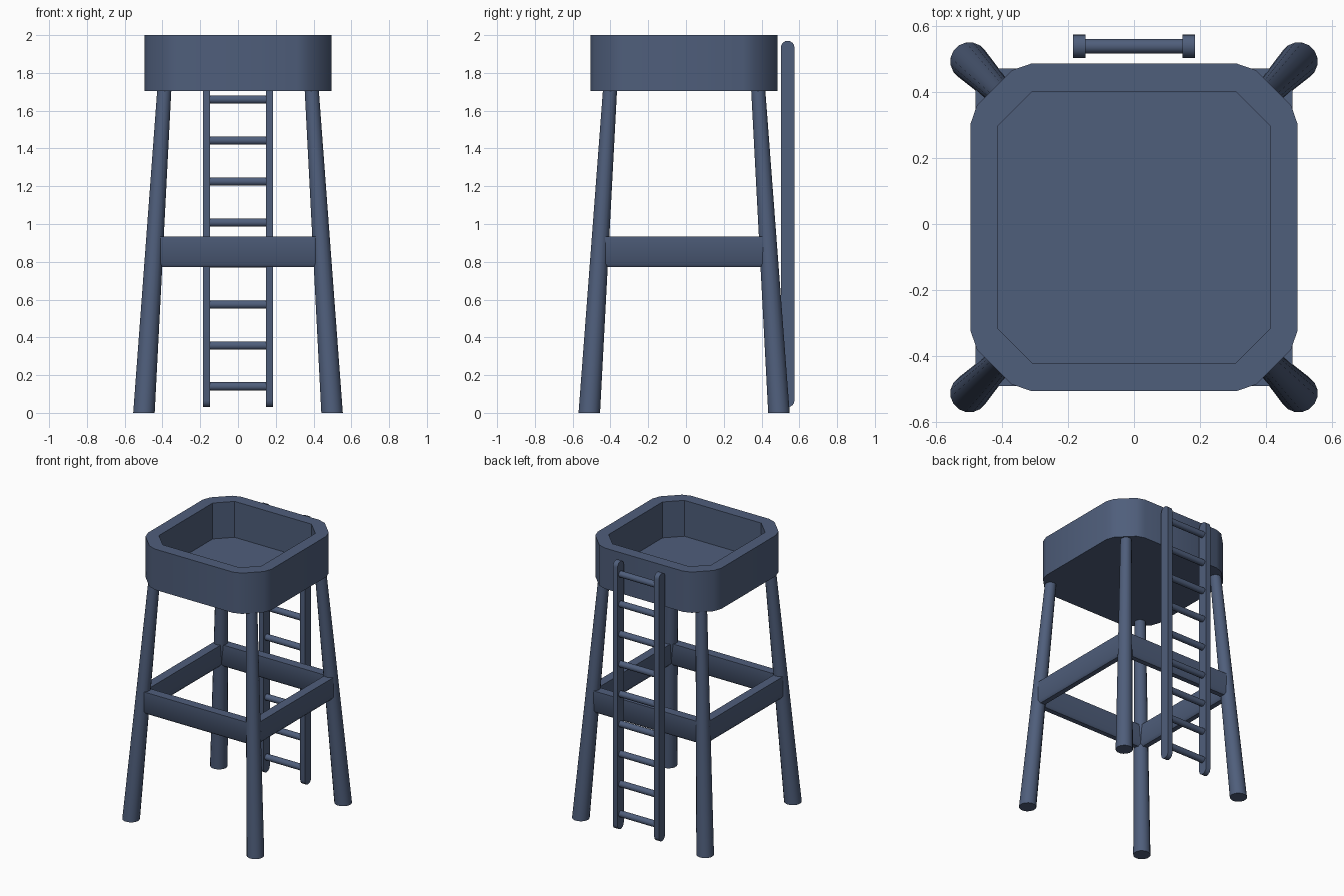
import bpy, bmesh, math
from mathutils import Vector

if "Cube" in bpy.data.objects:
    bpy.data.objects.remove(bpy.data.objects["Cube"])

CY = -0.01          # centre of the stand in y
mat = bpy.data.materials.new("slate blue")
mat.diffuse_color = (0.078, 0.112, 0.198, 1)
mat.use_nodes = True
mat.node_tree.nodes["Principled BSDF"].inputs["Base Color"].default_value = mat.diffuse_color


def finish(bm, name, angle=30):
    bmesh.ops.recalc_face_normals(bm, faces=bm.faces)
    me = bpy.data.meshes.new(name)
    bm.to_mesh(me)
    bm.free()
    me.materials.append(mat)
    ob = bpy.data.objects.new(name, me)
    bpy.context.collection.objects.link(ob)
    bpy.ops.object.select_all(action='DESELECT')
    ob.select_set(True)
    bpy.context.view_layer.objects.active = ob
    bpy.ops.object.shade_smooth_by_angle(angle=math.radians(angle))
    return ob


def loft(name, rings, angle=30):
    """Skin a list of equal-length point rings and cap both ends."""
    bm = bmesh.new()
    vs = [[bm.verts.new(p) for p in r] for r in rings]
    n = len(vs[0])
    for a, b in zip(vs, vs[1:]):
        for i in range(n):
            j = (i + 1) % n
            bm.faces.new((a[i], a[j], b[j], b[i]))
    bm.faces.new(vs[0])
    bm.faces.new(vs[-1])
    return finish(bm, name, angle)


def four_corners(quarter):
    """Turn one corner's points into a full ring by quarter turns."""
    pts = []
    for k in range(4):
        for x, y in quarter:
            for _ in range(k):
                x, y = -y, x
            pts.append((x, y))
    return pts


def circle(c, r, n=16):
    return [(c[0] + r * math.cos(math.tau * (i + .5) / n),
             c[1] + r * math.sin(math.tau * (i + .5) / n), c[2]) for i in range(n)]


# Basin: solid outside with softened corners, octagonal recess
outer = four_corners([(.495, .312), (.475, .37), (.37, .475), (.312, .495)])
inner = four_corners([(.411, .308), (.411, .308), (.308, .411), (.308, .411)])
bm_rings = [[(x, y + CY, z) for x, y in ring]
            for ring, z in ((outer, 1.705), (outer, 2.0), (inner, 2.0), (inner, 1.74))]
bm = bmesh.new()
rings = [[bm.verts.new(p) for p in r] for r in bm_rings]
for a, b in zip(rings, rings[1:]):
    for i in range(16):
        j = (i + 1) % 16
        bm.faces.new((a[i], a[j], b[j], b[i]))
bm.faces.new(rings[0])
bm.faces.new(rings[-1])
bmesh.ops.remove_doubles(bm, verts=bm.verts, dist=1e-4)
finish(bm, "basin")

# Splayed, tapering legs
for sx, nx in ((-1, "left"), (1, "right")):
    for sy, ny in ((-1, "front"), (1, "back")):
        loft(f"{ny}_{nx}_leg", [circle((sx * .498, sy * .502 + CY, 0), .058),
                                circle((sx * .39, sy * .392 + CY, 1.715), .038)])

# Cross rails between the legs, bottom edges eased
section = [(.415, .79), (.43, .772), (.466, .772), (.48, .79), (.48, .933), (.415, .933)]
for k, name in enumerate(("right", "back", "left", "front")):
    c, s = round(math.cos(k * math.pi / 2)), round(math.sin(k * math.pi / 2))
    loft(f"{name}_cross_rail",
         [[(c * u - s * t, s * u + c * t + CY, z) for u, z in section] for t in (-.465, .465)], 40)

# Ladder side rails with rounded ends
LY, R = .538, .036
side = [(LY + R * math.cos(a), 1.97 - R + R * math.sin(a))
        for a in (math.pi * i / 8 for i in range(9))]
side += [(LY - R * math.cos(a), .03 + R - R * math.sin(a))
         for a in (math.pi * i / 8 for i in range(9))]
for sx, nx in ((-1, "left"), (1, "right")):
    loft(f"ladder_{nx}_rail", [[(sx * x, y, z) for y, z in side] for x in (.147, .184)])

# Ladder rungs
for k in range(9):
    ring = circle((LY, .14 + .217 * k, 0), .023, 12)
    loft(f"ladder_rung_{k + 1}", [[(x, y, z) for y, z, _ in ring] for x in (-.155, .155)], 35)
